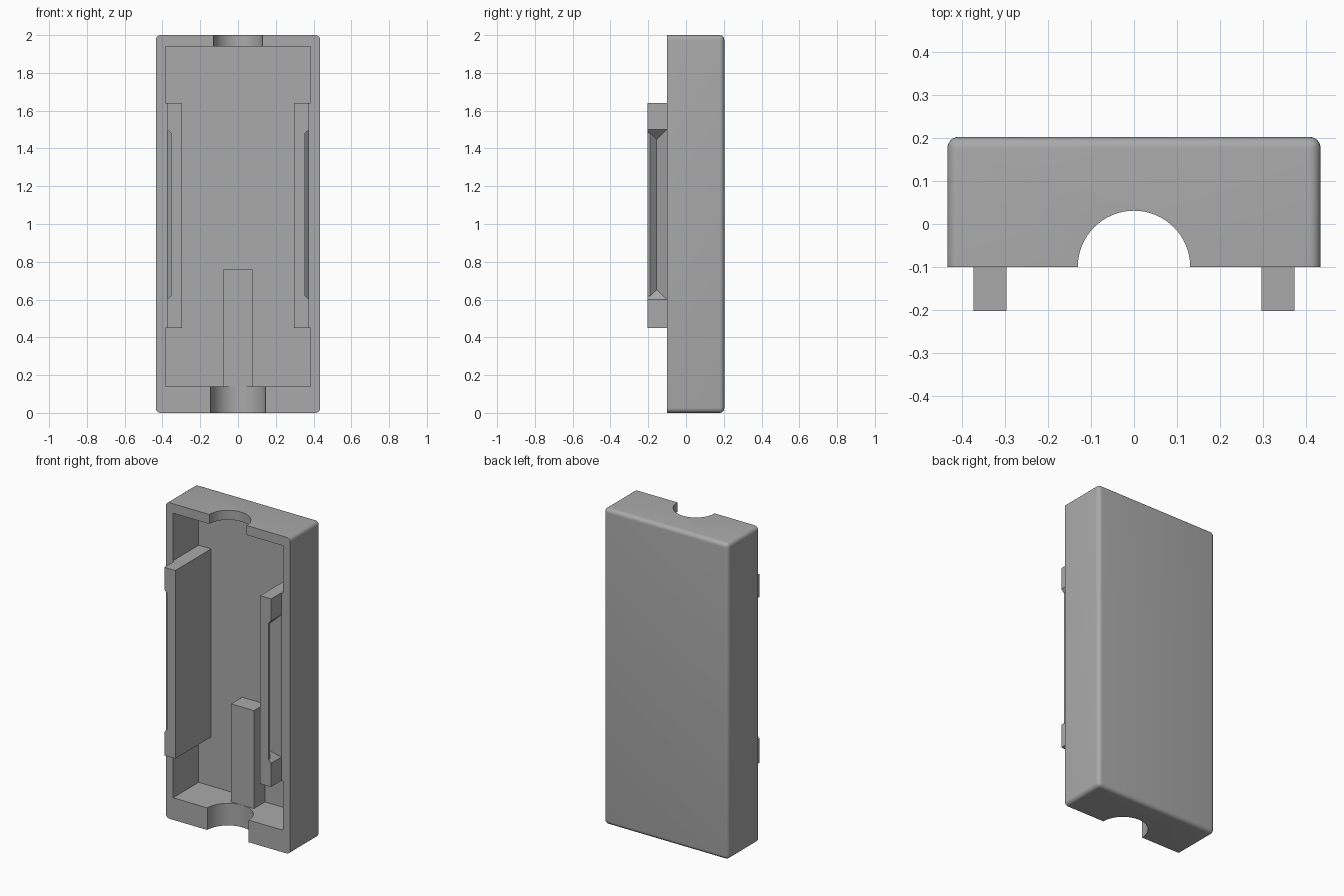
import bpy
import bmesh
from math import radians

cube = bpy.data.objects.get("Cube")
if cube:
    bpy.data.objects.remove(cube, do_unlink=True)

grey = bpy.data.materials.new("plain grey")
grey.use_nodes = True
grey.diffuse_color = (0.4, 0.4, 0.4, 1)
grey.node_tree.nodes["Principled BSDF"].inputs["Base Color"].default_value = (0.4, 0.4, 0.4, 1)

RIM, BACK, FLOOR, TIP = -0.1, 0.203, 0.155, -0.203


def finish(name, bm):
    bmesh.ops.recalc_face_normals(bm, faces=bm.faces[:])
    mesh = bpy.data.meshes.new(name)
    bm.to_mesh(mesh)
    bm.free()
    mesh.materials.append(grey)
    obj = bpy.data.objects.new(name, mesh)
    bpy.context.collection.objects.link(obj)
    return obj


def box(name, xs, ys, zs, fillet=0):
    bm = bmesh.new()
    bmesh.ops.create_cube(bm, size=1)
    for v in bm.verts:
        v.co = [r[0] if c < 0 else r[1] for c, r in zip(v.co, (xs, ys, zs))]
    if fillet:
        # Round every edge except the open rim
        edges = [e for e in bm.edges if any(v.co.y > ys[0] + 0.01 for v in e.verts)]
        bmesh.ops.bevel(bm, geom=edges, offset=fillet, segments=6, profile=0.5, affect='EDGES')
    return finish(name, bm)


def rod(name, radius, z0, z1):
    bm = bmesh.new()
    bmesh.ops.create_cone(bm, cap_ends=True, segments=64, radius1=radius, radius2=radius, depth=z1 - z0)
    bmesh.ops.translate(bm, vec=(0, RIM, (z0 + z1) / 2), verts=bm.verts[:])
    return finish(name, bm)


def groove(name, side, outer):
    # Undercut profile as (y, depth); its ends slope inwards with depth
    profile = [(-0.08, -0.02), (-0.155, 0.052), (-0.19, 0.018), (-0.22, 0.018), (-0.22, -0.02)]
    bm = bmesh.new()
    low, high = [[bm.verts.new((side * (outer - d), y, end + s * d)) for y, d in profile]
                 for end, s in ((0.6, 1), (1.5, -1))]
    n = len(profile)
    for i in range(n):
        j = (i + 1) % n
        bm.faces.new((low[i], low[j], high[j], high[i]))
    for ring in (low, high):
        bmesh.ops.triangulate(bm, faces=[bm.faces.new(ring)])
    return finish(name, bm)


def cut(obj, cutter):
    mod = obj.modifiers.new("cut", 'BOOLEAN')
    mod.operation = 'DIFFERENCE'
    mod.solver = 'EXACT'
    mod.object = cutter
    bpy.context.view_layer.objects.active = obj
    bpy.ops.object.modifier_apply(modifier=mod.name)
    bpy.data.objects.remove(cutter, do_unlink=True)


# Hollow shell with a round notch at each end
shell = box("shell", (-0.435, 0.435), (RIM, BACK), (0, 2), 0.026)
cut(shell, box("cavity", (-0.384, 0.384), (-0.3, FLOOR), (0.14, 1.94)))
cut(shell, rod("top_notch", 0.131, 1.8, 2.1))
cut(shell, rod("bottom_notch", 0.145, -0.1, 0.2))

# Post standing on the floor
box("support_post", (-0.08, 0.08), (0.045, FLOOR), (0.14, 0.76))

# Side rails with undercut tongues
for side, label in ((1, "left"), (-1, "right")):
    def span(a, b):
        return sorted((side * a, side * b))
    box(label + "_rail_base", span(0.297, 0.384), (RIM, FLOOR), (0.45, 1.64))
    tongue = box(label + "_rail_tongue", span(0.297, 0.374), (TIP, RIM), (0.45, 1.64))
    cut(tongue, groove("groove", side, 0.374))

# Smooth the fillets and notches, keep hard edges
bpy.ops.object.select_all(action='DESELECT')
shell.select_set(True)
bpy.context.view_layer.objects.active = shell
bpy.ops.object.shade_smooth_by_angle(angle=radians(30))
